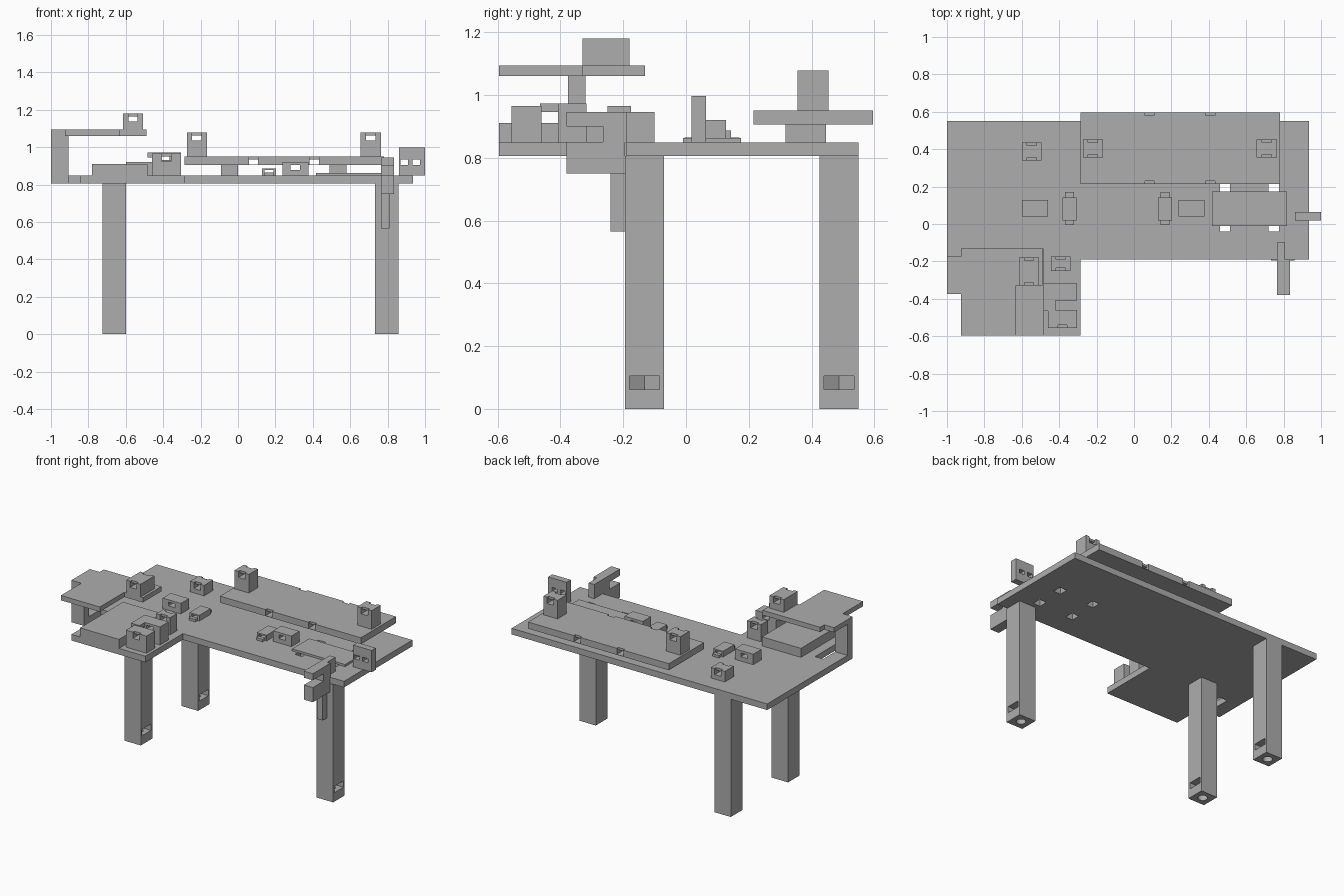
import bpy, bmesh, math
from mathutils import Vector

old = bpy.data.objects.get("Cube")
if old:
    bpy.data.objects.remove(old)

grey = bpy.data.materials.new("plain grey")
grey.use_nodes = True
grey.diffuse_color = (0.42, 0.42, 0.42, 1)
grey.node_tree.nodes["Principled BSDF"].inputs["Base Color"].default_value = grey.diffuse_color

BASE_LOW, BASE = 0.806, 0.848
OVER = 0.02


def prism(name, points, low, high, axis="z"):
    """Extrude a 2D outline along z (points are x, y) or along x (points are y, z)."""
    bm = bmesh.new()
    lift = (lambda a, b: (a, b, low)) if axis == "z" else (lambda a, b: (low, a, b))
    face = bm.faces.new([bm.verts.new(lift(a, b)) for a, b in points])
    move = bmesh.ops.extrude_face_region(bm, geom=[face])["geom"]
    step = Vector((0, 0, high - low) if axis == "z" else (high - low, 0, 0))
    bmesh.ops.translate(bm, vec=step, verts=[v for v in move if isinstance(v, bmesh.types.BMVert)])
    bmesh.ops.recalc_face_normals(bm, faces=bm.faces)
    mesh = bpy.data.meshes.new(name)
    bm.to_mesh(mesh)
    bm.free()
    mesh.materials.append(grey)
    obj = bpy.data.objects.new(name, mesh)
    bpy.context.scene.collection.objects.link(obj)
    return obj


def box(name, x0, x1, y0, y1, z0, z1):
    return prism(name, [(x0, y0), (x1, y0), (x1, y1), (x0, y1)], z0, z1)


def cut(obj, cutters):
    """Subtract the cutters, then discard them."""
    for cutter in cutters:
        cutter.hide_render = True
        mod = obj.modifiers.new("cut", "BOOLEAN")
        mod.operation, mod.solver, mod.object = "DIFFERENCE", "EXACT", cutter
        bpy.context.view_layer.objects.active = obj
        bpy.ops.object.modifier_apply(modifier=mod.name)
        bpy.data.objects.remove(cutter)
    return obj


def tunnel_cutters(x, y0, y1, top, ends, half=0.025):
    """Square tunnel along y, with an open slot above it at the chosen ends."""
    cutters = [box("tunnel", x - half, x + half, y0 - OVER, y1 + OVER, top - 0.042, top - 0.016)]
    for end in ends:
        y = y0 if end == "front" else y1
        cutters.append(box("slot", x - half, x + half, y - 0.016, y + 0.016, top - 0.03, top + OVER))
    return cutters


def mount(name, x0, x1, y0, y1, z0, z1, ends=("front", "back")):
    obj = box(name, x0, x1, y0, y1, z0, z1)
    return cut(obj, tunnel_cutters((x0 + x1) / 2, y0, y1, z1, ends))


# Table top with the front wing and its side notch
top = prism("table_top", [
    (-1, 0.55), (-1, -0.375), (-0.906, -0.375), (-0.906, -0.19), (-0.845, -0.19),
    (-0.845, -0.595), (-0.285, -0.595), (-0.285, -0.19), (0.936, -0.19), (0.936, 0.55)],
    BASE_LOW, BASE)
cut(top, [box("slot", x - 0.027, x + 0.027, y - 0.03, y + 0.03, 0.7, 0.95)
          for x in (0.487, 0.747) for y in (-0.01, 0.185)])

# Three legs, each with a nut pocket in the side and a bolt hole underneath
for name, x, y in (("front_left_leg", 0.795, -0.1325), ("front_right_leg", -0.662, -0.1325),
                   ("back_right_leg", -0.662, 0.4875)):
    h, w = 0.0625, 0.0475
    leg = box(name, x - h, x + h, y - h, y + h, 0, BASE_LOW)
    pocket = prism("pocket", [(x + h + OVER, y - w), (x + h + OVER, y + w), (x - 0.02, y + w),
                              (x - 0.05, y), (x - 0.02, y - w)], 0.062, 0.105)
    ring = [(x + 0.03 * math.cos(math.tau * i / 24), y + 0.03 * math.sin(math.tau * i / 24))
            for i in range(24)]
    cut(leg, [pocket, prism("bolt_hole", ring, -OVER, 0.08)])

# Raised shelf over the wing, with its post
box("shelf_post", -1, -0.906, -0.375, -0.32, BASE, 1.06)
prism("raised_shelf", [
    (-1, -0.375), (-0.925, -0.375), (-0.925, -0.595), (-0.63, -0.595), (-0.63, -0.33),
    (-0.49, -0.33), (-0.49, -0.13), (-0.925, -0.13), (-0.925, -0.175), (-1, -0.175)], 1.06, 1.093)
mount("shelf_mount", -0.615, -0.507, -0.33, -0.18, 1.093, 1.18)

# Wing block and its cluster of mounts
box("wing_block", -0.78, -0.485, -0.595, -0.13, BASE, 0.91)
mount("wing_back_mount", -0.445, -0.34, -0.25, -0.175, BASE, 0.965)
mount("wing_front_mount", -0.46, -0.305, -0.555, -0.46, BASE, 0.965, ("front",))
mount("wing_middle_mount", -0.46, -0.305, -0.408, -0.317, BASE, 0.972, ())
box("wing_low_link", -0.46, -0.42, -0.46, -0.408, BASE, 0.91)
box("wing_bridge", -0.485, -0.42, -0.465, -0.317, 0.945, 0.972)

# Long raised board on two supports, with tunnels and tall mounts
for i, x in enumerate((-0.045, 0.535)):
    box(f"board_support_{i}", x - 0.046, x + 0.046, 0.317, 0.445, BASE, 0.905)
board = box("long_board", -0.287, 0.78, 0.215, 0.595, 0.905, 0.95)
for x in (0.083, 0.408):
    cut(board, tunnel_cutters(x, 0.215, 0.595, 0.95, ("front", "back")))
for i, x in enumerate((-0.22, 0.71)):
    mount(f"tall_mount_{i}", x - 0.054, x + 0.054, 0.355, 0.453, 0.95, 1.077)
mount("rear_mount", -0.6, -0.495, 0.34, 0.437, BASE, 0.92)

# Small blocks and clips along the middle
for i, x in enumerate((-0.53, 0.307)):
    mount(f"small_block_{i}", x - 0.069, x + 0.069, 0.04, 0.128, BASE, 0.92, ())
for i, x in enumerate((-0.344, 0.166)):
    body = box(f"clip_{i}", x - 0.037, x + 0.037, 0.02, 0.143, BASE, 0.887)
    cut(body, [box("opening", x - 0.024, x + 0.024, -0.1, 0.3, 0.855, 0.877)])
    for j, y in enumerate((-0.005, 0.143)):
        box(f"clip_tab_{i}_{j}", x - 0.024, x + 0.024, y, y + 0.027, BASE, 0.865)

# Flat pad over the cable slots
box("flat_pad", 0.417, 0.818, -0.01, 0.175, BASE, 0.863)

# Upright end plate with two windows
plate = box("end_plate", 0.86, 1.0, 0.018, 0.063, BASE, 0.997)
cut(plate, [box("window", x - 0.02, x + 0.02, -0.1, 0.2, 0.905, 0.933) for x in (0.888, 0.952)])

# Front clamp: slotted jaw, hanging tongue and thinner rear arm
prism("clamp_jaw", [
    (-0.19, 0.945), (-0.38, 0.945), (-0.38, 0.9), (-0.265, 0.9), (-0.265, 0.85),
    (-0.38, 0.85), (-0.38, 0.75), (-0.195, 0.75), (-0.195, 0.848), (-0.19, 0.848)],
    0.765, 0.833, "x")
box("clamp_tongue", 0.765, 0.81, -0.24, -0.195, 0.565, 0.75)
box("clamp_arm", 0.765, 0.808, -0.19, -0.1, BASE, 0.945)
